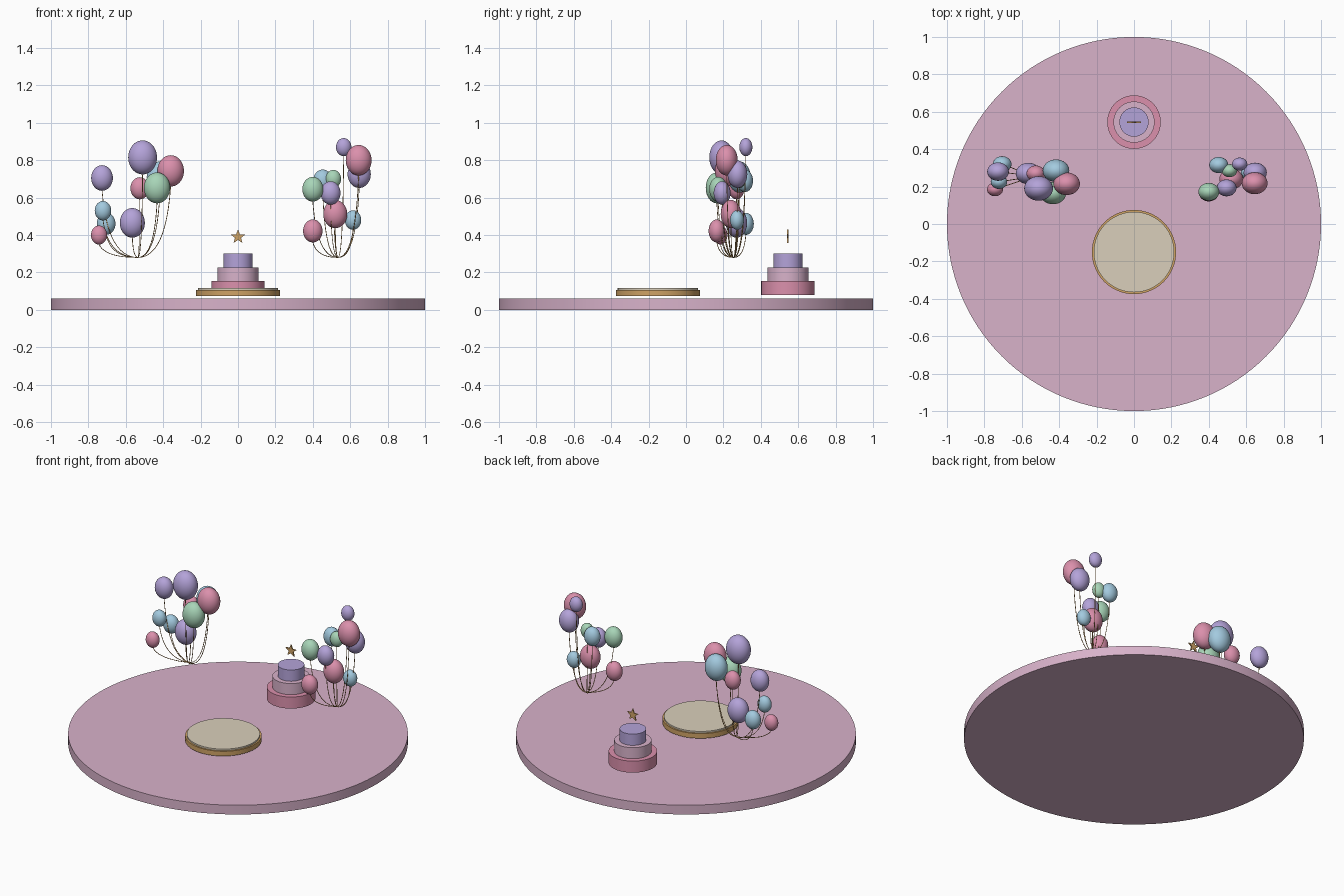
import bpy, bmesh, math
from mathutils import Vector

if "Cube" in bpy.data.objects:
    bpy.data.objects.remove(bpy.data.objects["Cube"])


def material(name, hex_code):
    def lin(c):
        return c / 12.92 if c <= 0.04045 else ((c + 0.055) / 1.055) ** 2.4
    m = bpy.data.materials.new(name)
    m.diffuse_color = [lin(int(hex_code[i:i + 2], 16) / 255) for i in (0, 2, 4)] + [1]
    m.use_nodes = True
    m.node_tree.nodes["Principled BSDF"].inputs["Base Color"].default_value = m.diffuse_color
    return m


MAT = {
    "blush": material("blush pink", "D8B2CA"),
    "rose": material("rose pink", "DB90AC"),
    "lavender": material("lavender", "B4A3D9"),
    "blue": material("sky blue", "A3CADF"),
    "green": material("mint green", "A8D5B8"),
    "cream": material("cream", "DACFBB"),
    "gold": material("gold", "CFA366"),
}


def smooth(obj):
    bpy.ops.object.select_all(action='DESELECT')
    bpy.context.view_layer.objects.active = obj
    obj.select_set(True)
    bpy.ops.object.shade_smooth_by_angle(angle=math.radians(35))


def disc(name, y, radius, z0, z1, mat, sides=64):
    bpy.ops.mesh.primitive_cylinder_add(vertices=sides, radius=radius, depth=z1 - z0,
                                        location=(0, y, (z0 + z1) / 2))
    obj = bpy.context.object
    obj.name = name
    obj.data.materials.append(MAT[mat])
    smooth(obj)
    return obj


def balloon(name, x, y, z, r, mat):
    bpy.ops.mesh.primitive_uv_sphere_add(segments=32, ring_count=20, radius=1, location=(x, y, z))
    obj = bpy.context.object
    obj.name = name
    obj.scale = (r, r * 0.85, r * 1.18)
    obj.data.materials.append(MAT[mat])
    smooth(obj)


def strings(name, knot, ends):
    # one bent thread from the knot to the bottom of each balloon
    cu = bpy.data.curves.new(name, 'CURVE')
    cu.dimensions = '3D'
    cu.bevel_depth = 0.002
    cu.bevel_resolution = 1
    cu.use_fill_caps = True
    for end in ends:
        bend = Vector((knot.x + (end.x - knot.x) * 0.85,
                       knot.y + (end.y - knot.y) * 0.85, knot.z))
        sp = cu.splines.new('POLY')
        sp.points.add(12)
        for i, p in enumerate(sp.points):
            t = i / 12
            p.co = (*(knot * (1 - t) ** 2 + bend * 2 * t * (1 - t) + end * t * t), 1)
    cu.materials.append(MAT["gold"])
    obj = bpy.data.objects.new(name, cu)
    bpy.context.collection.objects.link(obj)


# Round floor
disc("floor_disc", 0, 1.0, 0, 0.06, "blush", 128)

# Low podium with a cream top
disc("podium_rim", -0.15, 0.225, 0.075, 0.106, "gold")
disc("podium_top", -0.15, 0.215, 0.104, 0.116, "cream")

# Three-tier cake
CAKE_Y = 0.545
disc("cake_lower_tier", CAKE_Y, 0.143, 0.08, 0.155, "rose")
disc("cake_middle_tier", CAKE_Y, 0.11, 0.155, 0.227, "blush")
disc("cake_upper_tier", CAKE_Y, 0.078, 0.227, 0.30, "lavender")

# Star topper
bm = bmesh.new()
ring = []
for i in range(10):
    a = math.pi / 2 + i * math.pi / 5
    r = 0.04 if i % 2 == 0 else 0.017
    ring.append(bm.verts.new((r * math.cos(a), CAKE_Y - 0.004, 0.39 + r * math.sin(a))))
face = bm.faces.new(ring)
ext = bmesh.ops.extrude_face_region(bm, geom=[face])
bmesh.ops.translate(bm, vec=(0, 0.008, 0),
                    verts=[g for g in ext["geom"] if isinstance(g, bmesh.types.BMVert)])
bmesh.ops.recalc_face_normals(bm, faces=bm.faces)
me = bpy.data.meshes.new("star_topper")
bm.to_mesh(me)
bm.free()
me.materials.append(MAT["gold"])
bpy.context.collection.objects.link(bpy.data.objects.new("star_topper", me))

# Balloon bunches: x, y, z, radius, colour
BUNCHES = {
    "left": (-0.535, [
        (-0.51, 0.19, 0.815, 0.077, "lavender"),
        (-0.727, 0.28, 0.705, 0.058, "lavender"),
        (-0.36, 0.215, 0.743, 0.071, "rose"),
        (-0.525, 0.27, 0.65, 0.05, "rose"),
        (-0.433, 0.165, 0.652, 0.07, "green"),
        (-0.417, 0.285, 0.71, 0.071, "blue"),
        (-0.565, 0.27, 0.465, 0.067, "lavender"),
        (-0.722, 0.225, 0.53, 0.044, "blue"),
        (-0.705, 0.32, 0.46, 0.05, "blue"),
        (-0.743, 0.185, 0.40, 0.043, "rose")]),
    "right": (0.535, [
        (0.565, 0.32, 0.87, 0.041, "lavender"),
        (0.645, 0.218, 0.80, 0.069, "rose"),
        (0.648, 0.275, 0.725, 0.062, "lavender"),
        (0.40, 0.172, 0.645, 0.056, "green"),
        (0.453, 0.315, 0.69, 0.051, "blue"),
        (0.51, 0.285, 0.70, 0.041, "green"),
        (0.495, 0.193, 0.625, 0.053, "lavender"),
        (0.52, 0.24, 0.512, 0.064, "rose"),
        (0.615, 0.273, 0.48, 0.044, "blue"),
        (0.40, 0.165, 0.422, 0.052, "rose")]),
}
for side, (kx, items) in BUNCHES.items():
    for n, (x, y, z, r, mat) in enumerate(items):
        balloon(f"{side}_balloon_{n + 1}", x, y, z, r, mat)
    strings(f"{side}_balloon_strings", Vector((kx, 0.255, 0.28)),
            [Vector((x, y, z - r * 1.15)) for x, y, z, r, _ in items])
